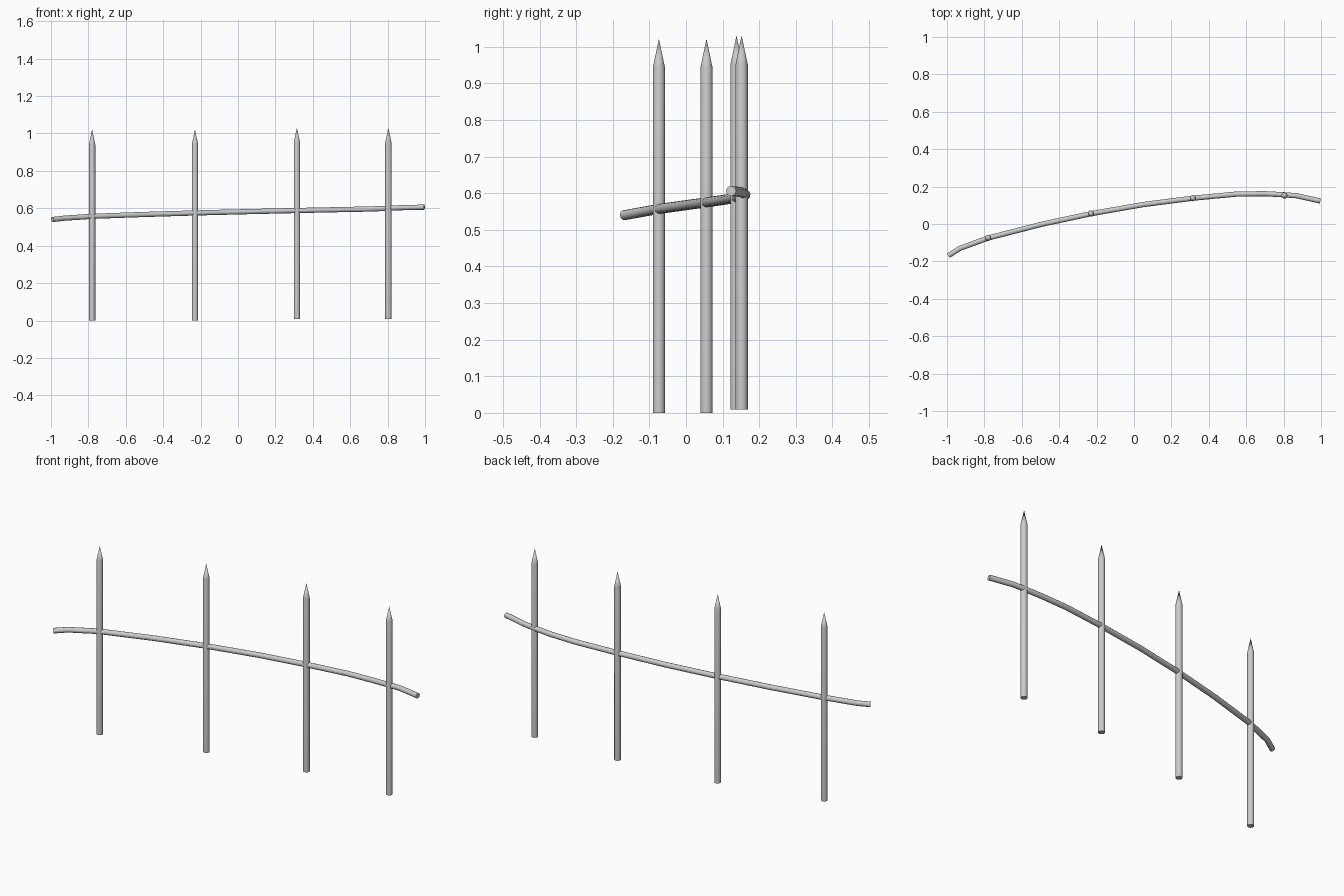
import bpy, bmesh, math

if "Cube" in bpy.data.objects:
    bpy.data.objects.remove(bpy.data.objects["Cube"])

SIDES = 12
POST_R = 0.0168
RAIL_R = 0.0138


def smooth(obj):
    bpy.ops.object.select_all(action='DESELECT')
    obj.select_set(True)
    bpy.context.view_layer.objects.active = obj
    bpy.ops.object.shade_smooth_by_angle(angle=math.radians(35))


# Pointed stake: round shaft with a conical tip
def make_post(name, x, y, base):
    bm = bmesh.new()
    rings = []
    for z in (0.0, 0.942):
        rings.append([bm.verts.new((POST_R * math.cos(2 * math.pi * i / SIDES),
                                    POST_R * math.sin(2 * math.pi * i / SIDES), z))
                      for i in range(SIDES)])
    tip = bm.verts.new((0, 0, 1.022))
    low, high = rings
    bm.faces.new(low[::-1])
    for i in range(SIDES):
        j = (i + 1) % SIDES
        bm.faces.new((low[i], low[j], high[j], high[i]))
        bm.faces.new((high[i], high[j], tip))
    mesh = bpy.data.meshes.new(name)
    bm.to_mesh(mesh)
    bm.free()
    obj = bpy.data.objects.new(name, mesh)
    obj.location = (x, y, base)
    bpy.context.collection.objects.link(obj)
    smooth(obj)


posts = [(-0.78, -0.074, 0.0), (-0.23, 0.056, 0.0),
         (0.315, 0.138, 0.009), (0.804, 0.152, 0.009)]
for n, p in enumerate(posts, 1):
    make_post(f"fence_post_{n}", *p)

# Bent rail threading through all the posts
path = [(-0.992, -0.169, 0.540), (-0.93, -0.130, 0.547), (-0.78, -0.075, 0.557),
        (-0.5, -0.003, 0.567), (-0.23, 0.055, 0.575), (0.05, 0.104, 0.582),
        (0.315, 0.138, 0.588), (0.55, 0.160, 0.593), (0.70, 0.162, 0.596),
        (0.804, 0.156, 0.600), (0.87, 0.151, 0.603), (0.996, 0.123, 0.606)]
curve = bpy.data.curves.new("rail", 'CURVE')
curve.dimensions = '3D'
curve.bevel_depth = RAIL_R
curve.bevel_resolution = 4
curve.use_fill_caps = True
spline = curve.splines.new('POLY')
spline.points.add(len(path) - 1)
for pt, co in zip(spline.points, path):
    pt.co = (*co, 1)
rail = bpy.data.objects.new("rail", curve)
bpy.context.collection.objects.link(rail)
bpy.ops.object.select_all(action='DESELECT')
rail.select_set(True)
bpy.context.view_layer.objects.active = rail
bpy.ops.object.convert(target='MESH')
smooth(bpy.context.view_layer.objects.active)
